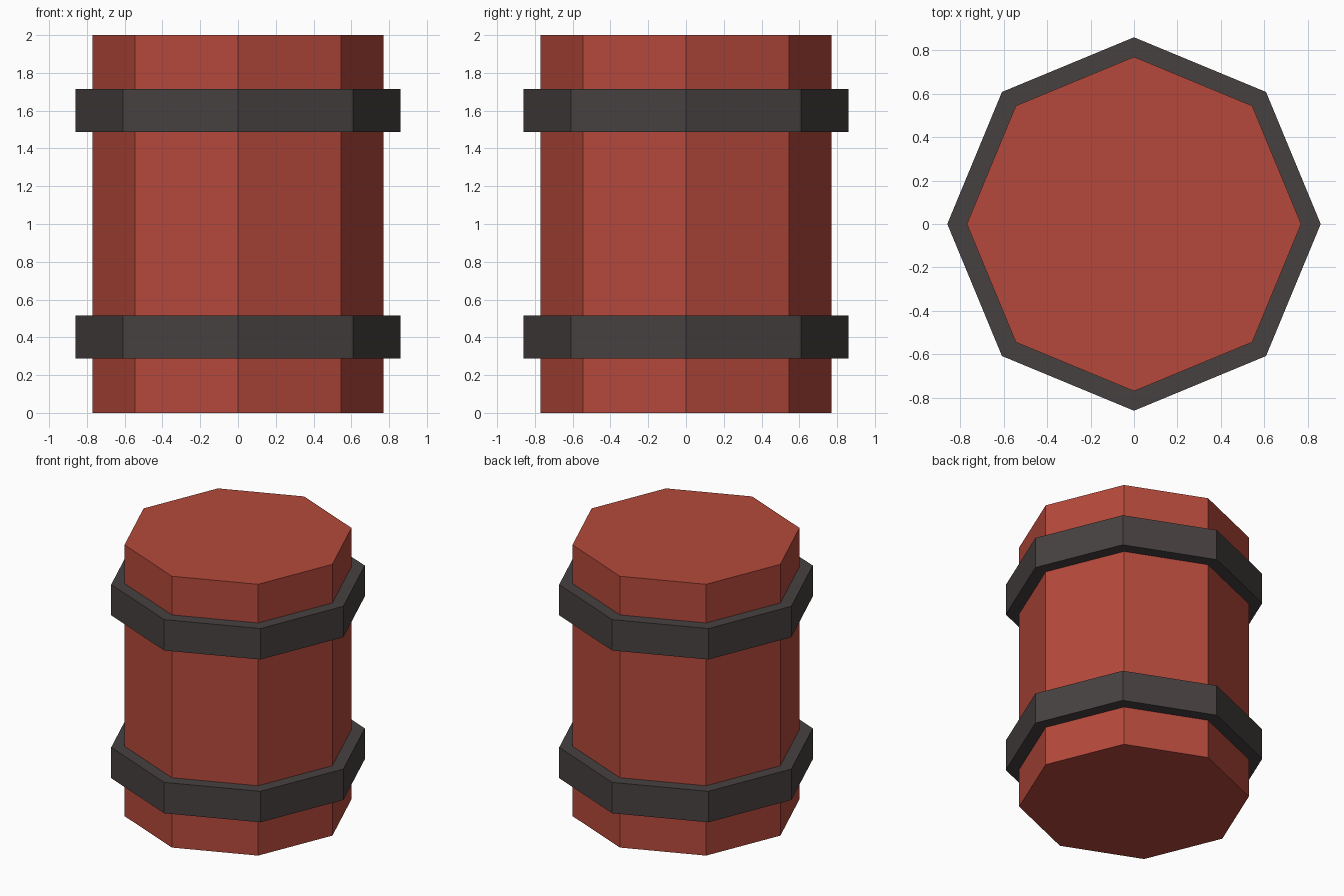
import bpy

cube = bpy.data.objects.get("Cube")
if cube:
    bpy.data.objects.remove(cube, do_unlink=True)


def make_material(name, rgb):
    mat = bpy.data.materials.new(name)
    mat.use_nodes = True
    color = (*rgb, 1.0)
    mat.diffuse_color = color
    mat.node_tree.nodes["Principled BSDF"].inputs["Base Color"].default_value = color
    return mat


def octagon_prism(name, radius, bottom, top, mat):
    """Flat-shaded eight-sided prism with corners on the x and y axes."""
    bpy.ops.mesh.primitive_cylinder_add(
        vertices=8, radius=radius, depth=top - bottom,
        location=(0, 0, (bottom + top) / 2))
    obj = bpy.context.object
    obj.name = name
    obj.data.name = name
    obj.data.materials.append(mat)
    return obj


red = make_material("barrel red", (0.46, 0.066, 0.044))
dark = make_material("dark iron", (0.062, 0.053, 0.051))

# Barrel body
octagon_prism("barrel_body", 0.77, 0.0, 2.0, red)

# Two hoops around the body
octagon_prism("lower_hoop", 0.86, 0.287, 0.515, dark)
octagon_prism("upper_hoop", 0.86, 1.487, 1.715, dark)
